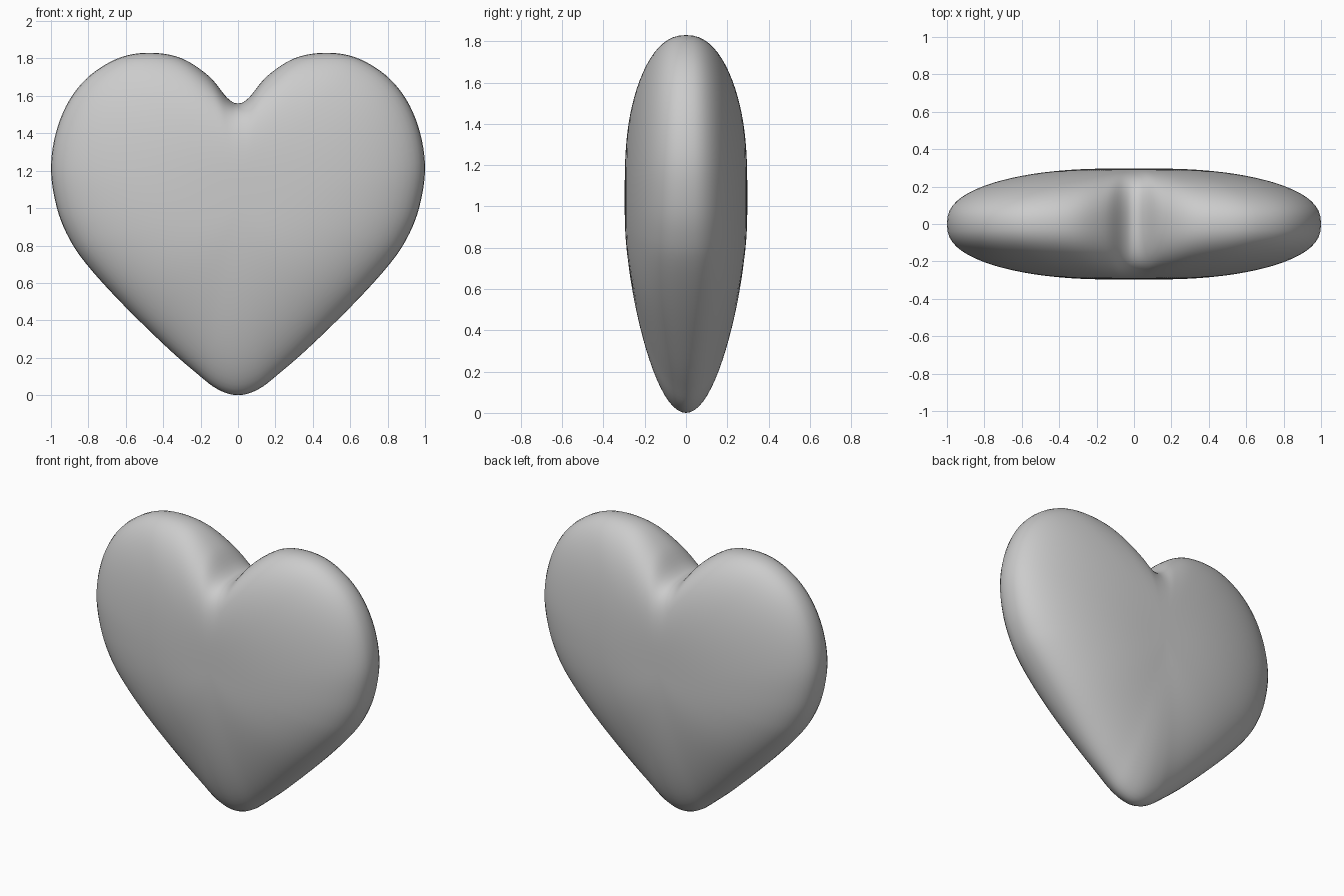
import bpy, bmesh, math
from mathutils import Vector

if "Cube" in bpy.data.objects:
    bpy.data.objects.remove(bpy.data.objects["Cube"])

# Right half of the heart outline (x, z), notch to tip
HALF = [(0, 1.56), (.058, 1.59), (.155, 1.705), (.30, 1.80), (.46, 1.83),
        (.625, 1.807), (.785, 1.715), (.90, 1.58), (.973, 1.405), (1, 1.205),
        (.968, 1.0), (.904, .84), (.81, .70), (.625, .495), (.385, .26),
        (.225, .12), (.11, .032), (0, 0)]
CENTRE = Vector((0, 1.03))
THICK = 0.297
CORE = 0.70          # radius that the inner rings tend to, so the faces stay smooth
STEPS, RINGS = 5, 24


def smooth_loop(pts, steps):
    """Closed Catmull-Rom curve through the points."""
    out, n = [], len(pts)
    for i in range(n):
        a, b, c, d = (pts[(i + k) % n] for k in (-1, 0, 1, 2))
        for j in range(steps):
            t = j / steps
            out.append(0.5 * (2 * b + (c - a) * t + (2 * a - 5 * b + 4 * c - d) * t * t
                              + (3 * b - a - 3 * c + d) * t ** 3))
    return out


def puff(s, up):
    """Half thickness at fraction s from centre to rim, slimmer toward the tip."""
    down, top = max(0.0, -up) ** 3, max(0.0, up) ** 2
    a = 3.5 - 1.1 * down - 0.3 * top
    b = 2.5 - 0.5 * down - 0.3 * top
    return THICK * max(0.0, 1 - s ** a) ** (1 / b)


# Full outline by mirroring
pts = [Vector(p) for p in HALF]
pts += [Vector((-x, z)) for x, z in HALF[-2:0:-1]]
outline = smooth_loop(pts, STEPS)

# Rings from the front pole over the rim to the back pole, round inside, heart-shaped at the rim
bm = bmesh.new()
rings = []
for k in range(1, 2 * RINGS):
    s = 1.0 if k == RINGS else math.sin(math.pi * k / (2 * RINGS))
    side = -1 if k < RINGS else 1
    ring = []
    for p in outline:
        d = p - CENTRE
        r = d.length
        d /= r
        q = CENTRE + d * s * (CORE + (r - CORE) * s * s)
        ring.append(bm.verts.new((q.x, side * puff(s, d.y), q.y)))
    rings.append(ring)

n = len(outline)
for r0, r1 in zip(rings, rings[1:]):
    for i in range(n):
        j = (i + 1) % n
        bm.faces.new((r0[i], r0[j], r1[j], r1[i]))
for ring, y in ((rings[0], -THICK), (rings[-1], THICK)):
    pole = bm.verts.new((0, y, CENTRE.y))
    for i in range(n):
        bm.faces.new((pole, ring[i], ring[(i + 1) % n]))

bmesh.ops.recalc_face_normals(bm, faces=bm.faces[:])
for f in bm.faces:
    f.smooth = True
mesh = bpy.data.meshes.new("heart")
bm.to_mesh(mesh)
bm.free()
heart = bpy.data.objects.new("heart", mesh)
bpy.context.collection.objects.link(heart)
